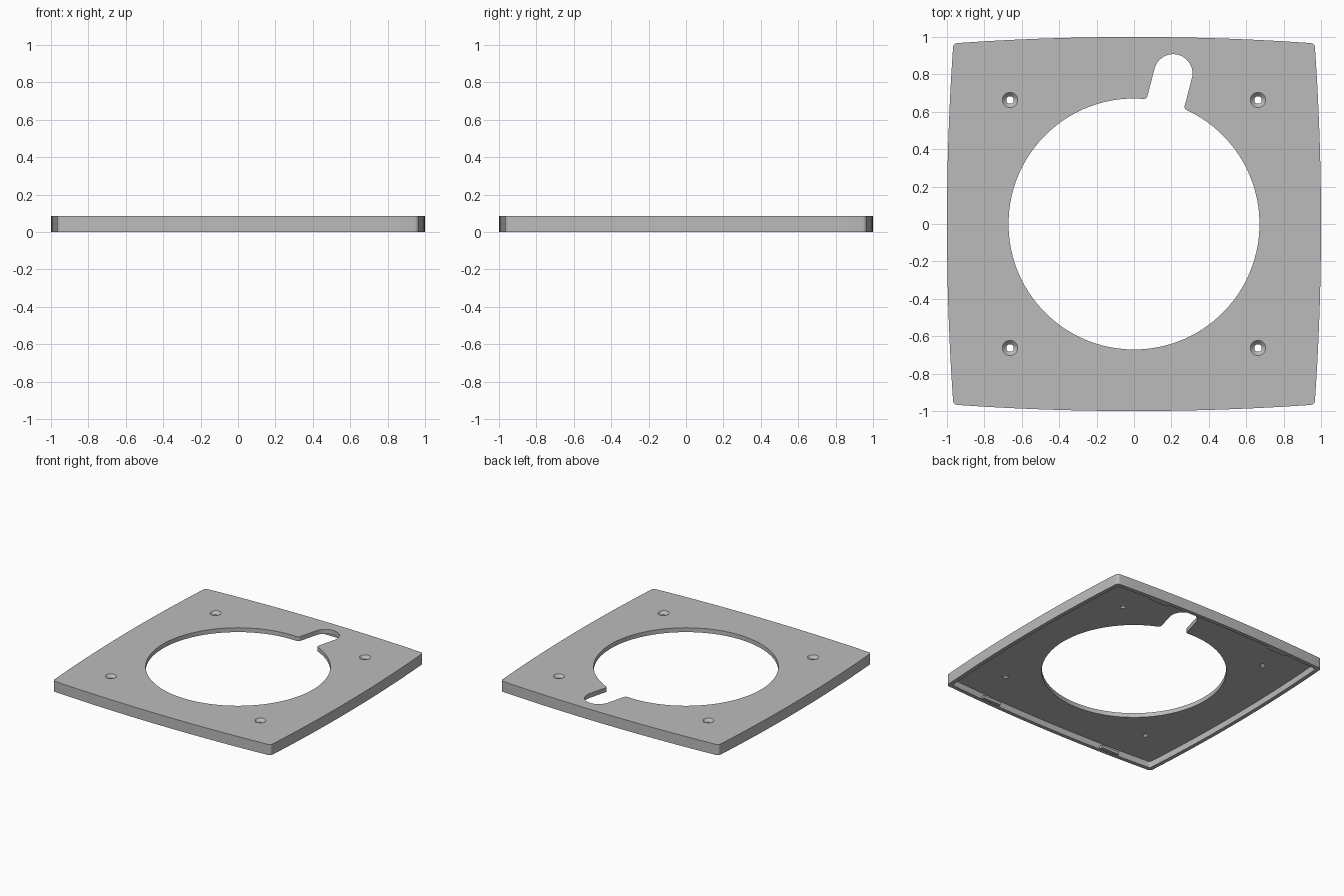
import bpy
import bmesh
from math import sin, cos, pi, radians, sqrt, atan2, asin

HEIGHT, SKIN, RIM = 0.085, 0.035, 0.03
cube = bpy.data.objects.get("Cube")
if cube:
    bpy.data.objects.remove(cube, do_unlink=True)

grey = bpy.data.materials.new("plain grey")
grey.use_nodes = True
COLOUR = (0.5, 0.5, 0.5, 1)
grey.diffuse_color = COLOUR
grey.node_tree.nodes["Principled BSDF"].inputs["Base Color"].default_value = COLOUR


def arc(cx, cy, r, a0, a1, n):
    return [(cx + r * cos(a0 + (a1 - a0) * i / n),
             cy + r * sin(a0 + (a1 - a0) * i / n)) for i in range(n + 1)]


def prism(name, outline, z0, z1):
    """Extrude a flat outline between two heights."""
    bm = bmesh.new()
    face = bm.faces.new([bm.verts.new((x, y, z0)) for x, y in outline])
    top = bmesh.ops.extrude_face_region(bm, geom=[face])["geom"]
    for v in top:
        if isinstance(v, bmesh.types.BMVert):
            v.co.z = z1
    bmesh.ops.recalc_face_normals(bm, faces=bm.faces)
    return add_object(name, bm)


def add_object(name, bm):
    mesh = bpy.data.meshes.new(name)
    bm.to_mesh(mesh)
    bm.free()
    mesh.materials.append(grey)
    obj = bpy.data.objects.new(name, mesh)
    bpy.context.collection.objects.link(obj)
    return obj


def bowed_square(half, bulge, fillet):
    """Square with outward-bowed sides and rounded corners."""
    corner = half - bulge
    big = (corner ** 2 + bulge ** 2) / (2 * bulge)   # radius of a bowed side
    c = half - big                                   # its centre offset
    # fillet centre (p, p) lies inside both neighbouring bowed sides
    r = big - fillet
    p = (c + sqrt(2 * r * r - c * c)) / 2
    sweep = asin(p / r)
    points = []
    for k in range(4):
        side = arc(c, 0, big, -sweep, sweep, 24)
        round_corner = arc(p, p, fillet, sweep, pi / 2 - sweep, 6)[1:-1]
        s, t = sin(k * pi / 2), cos(k * pi / 2)
        points += [(x * t - y * s, x * s + y * t) for x, y in side + round_corner]
    return points


def opening_outline(radius, slot, reach, fillet, angle):
    """Round opening with a radial round-ended slot, joined by fillets."""
    v = slot + fillet
    u = sqrt((radius + fillet) ** 2 - v ** 2)
    a = atan2(v, u)
    points = arc(0, 0, radius, a, 2 * pi - a, 96)
    points += arc(u, -v, fillet, pi - a, pi / 2, 6)[1:]
    points += arc(reach, 0, slot, -pi / 2, pi / 2, 24)
    points += arc(u, v, fillet, -pi / 2, a - pi, 6)[:-1]
    s, t = sin(angle), cos(angle)
    return [(x * t - y * s, x * s + y * t) for x, y in points]


def screw_cutter(x, y):
    """Countersunk through hole, as a stack of circles."""
    bm = bmesh.new()
    profile = [(0.02, -0.02), (0.02, HEIGHT - 0.022), (0.041, HEIGHT), (0.041, HEIGHT + 0.02)]
    rings = [[bm.verts.new((px, py, z)) for px, py in arc(x, y, r, 0, 2 * pi, 24)[:-1]]
             for r, z in profile]
    for low, high in zip(rings, rings[1:]):
        for i in range(24):
            j = (i + 1) % 24
            bm.faces.new((low[i], low[j], high[j], high[i]))
    bm.faces.new(rings[0])
    bm.faces.new(rings[-1])
    bmesh.ops.recalc_face_normals(bm, faces=bm.faces)
    return add_object("screw_cutter", bm)


# Cover plate: bowed shell, hollow underneath
plate = prism("cover_plate", bowed_square(1.0, 0.034, 0.025), 0, HEIGHT)
cutters = [
    prism("cavity_cutter", bowed_square(1 - RIM, 0.034, 0.01), -0.05, HEIGHT - SKIN),
    prism("opening_cutter", opening_outline(0.671, 0.103, 0.832, 0.02, radians(75.4)), -0.1, 0.2),
]
cutters += [screw_cutter(sx * 0.663, sy * 0.663) for sx in (-1, 1) for sy in (-1, 1)]

bpy.context.view_layer.objects.active = plate
for cutter in cutters:
    cutter.hide_render = True
    mod = plate.modifiers.new("cut", 'BOOLEAN')
    mod.operation = 'DIFFERENCE'
    mod.solver = 'EXACT'
    mod.object = cutter
    bpy.ops.object.modifier_apply(modifier=mod.name)
    bpy.data.objects.remove(cutter, do_unlink=True)

bpy.ops.object.select_all(action='DESELECT')
plate.select_set(True)
bpy.ops.object.shade_smooth_by_angle(angle=radians(30))

# Small catches inside the front and back rims
for side, y in (("front", -0.955), ("back", 0.955)):
    for hand, x in (("right", -0.56), ("left", 0.56)):
        box = [(x - 0.08, y - 0.02), (x + 0.08, y - 0.02), (x + 0.08, y + 0.02), (x - 0.08, y + 0.02)]
        prism(f"{side}_{hand}_catch", box, 0.002, 0.025)
